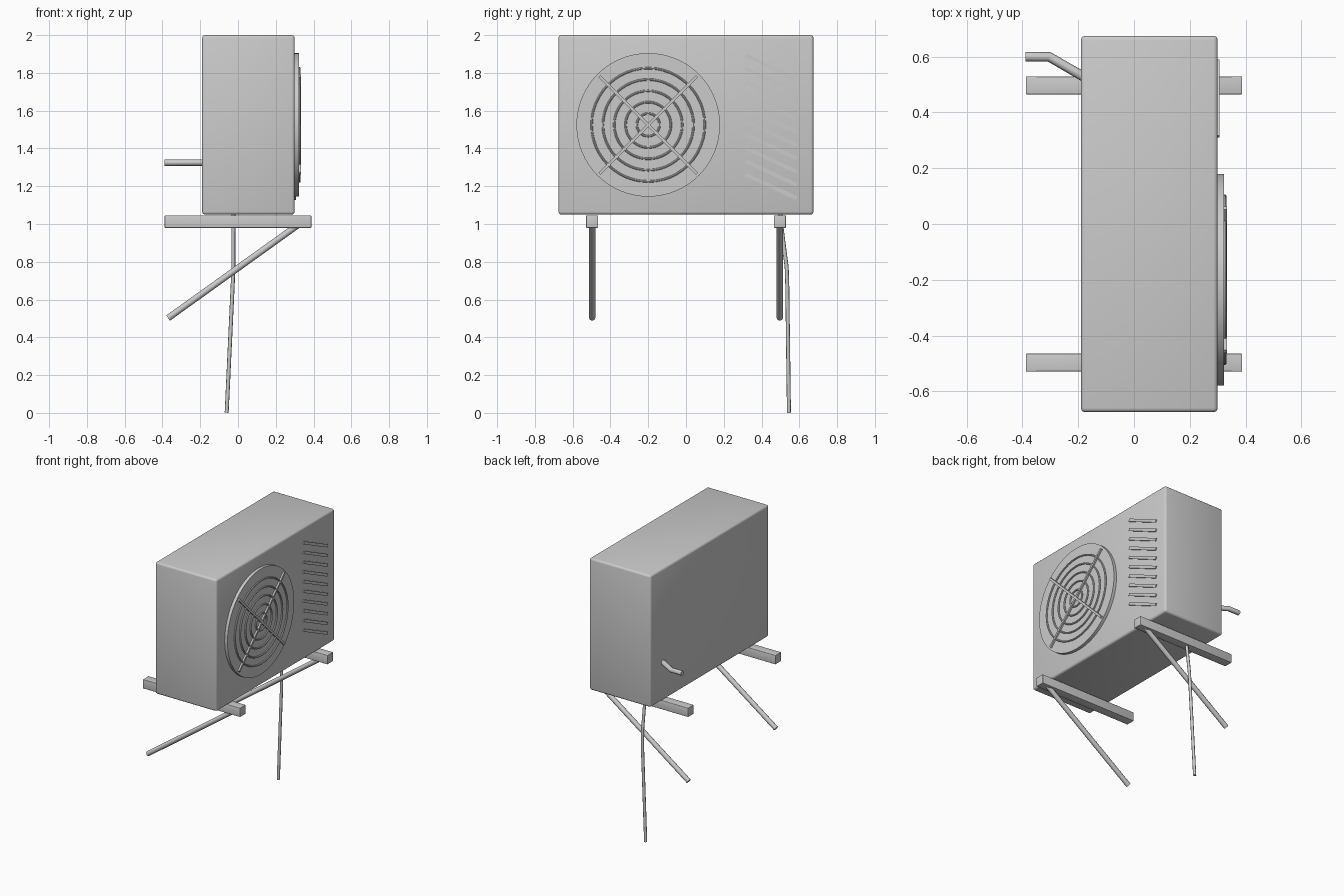
import bpy
import math

if "Cube" in bpy.data.objects:
    bpy.data.objects.remove(bpy.data.objects["Cube"])

FAN = (-0.2, 1.525)  # fan centre (y, z)
FRONT = 0.30         # x of the fan panel


def finish(name, smooth=False):
    ob = bpy.context.object
    ob.name = name
    if smooth:
        bpy.ops.object.shade_smooth_by_angle(angle=math.radians(40))
    return ob


def box(name, lo, hi, bevel=0, tilt=0):
    centre = [(a + b) / 2 for a, b in zip(lo, hi)]
    bpy.ops.mesh.primitive_cube_add(size=1, location=centre, rotation=(tilt, 0, 0))
    ob = bpy.context.object
    ob.scale = [b - a for a, b in zip(lo, hi)]
    bpy.ops.object.transform_apply(location=False, rotation=False, scale=True)
    if bevel:
        mod = ob.modifiers.new("Bevel", "BEVEL")
        mod.width = bevel
        mod.segments = 3
        bpy.ops.object.modifier_apply(modifier=mod.name)
    return finish(name, bool(bevel))


def pipe(name, points, radius):
    curve = bpy.data.curves.new(name, "CURVE")
    curve.dimensions = "3D"
    curve.bevel_depth = radius
    curve.bevel_resolution = 2
    curve.use_fill_caps = True
    spline = curve.splines.new("POLY")
    spline.points.add(len(points) - 1)
    for p, co in zip(spline.points, points):
        p.co = (*co, 1)
    ob = bpy.data.objects.new(name, curve)
    bpy.context.collection.objects.link(ob)
    bpy.ops.object.select_all(action="DESELECT")
    ob.select_set(True)
    bpy.context.view_layer.objects.active = ob
    bpy.ops.object.convert(target="MESH")
    return finish(name)


# Housing
box("housing", (-0.19, -0.675, 1.05), (0.30, 0.675, 2.0), bevel=0.015)

# Fan disc, guard rings and crossed guard bars
bpy.ops.mesh.primitive_cylinder_add(vertices=64, radius=0.38, depth=0.03,
                                    location=(FRONT + 0.007, *FAN),
                                    rotation=(0, math.pi / 2, 0))
finish("fan_disc", True)
for i in range(1, 6):
    bpy.ops.mesh.primitive_torus_add(major_radius=0.06 * i, minor_radius=0.006,
                                     major_segments=48, minor_segments=8,
                                     location=(0.326, *FAN),
                                     rotation=(0, math.pi / 2, 0))
    finish(f"guard_ring_{i}", True)
for side in (-1, 1):
    box("guard_bar", (0.320, FAN[0] - 0.365, FAN[1] - 0.0075),
        (0.334, FAN[0] + 0.365, FAN[1] + 0.0075), tilt=side * math.pi / 4)

# Slanted vent slats beside the fan
for i in range(10):
    z = 1.2 + 0.07 * i
    box(f"vent_slat_{i}", (0.29, 0.30, z - 0.01), (0.307, 0.60, z + 0.01),
        tilt=math.radians(-25))

# Mounting rails and diagonal braces
for side, y in (("left", -0.497), ("right", 0.497)):
    box(f"{side}_rail", (-0.388, y - 0.032, 0.98), (0.388, y + 0.032, 1.045), bevel=0.003)
    pipe(f"{side}_brace", [(0.325, y, 1.0), (-0.37, y, 0.502)], 0.017)

# Drain hose and refrigerant pipe
pipe("drain_hose", [(-0.025, 0.5, 1.055), (-0.025, 0.506, 0.98),
                    (-0.025, 0.533, 0.77), (-0.028, 0.536, 0.68),
                    (-0.06, 0.545, 0.001)], 0.0105)
pipe("refrigerant_pipe", [(-0.17, 0.522, 1.325), (-0.305, 0.6, 1.325),
                          (-0.39, 0.6, 1.325)], 0.0175)
